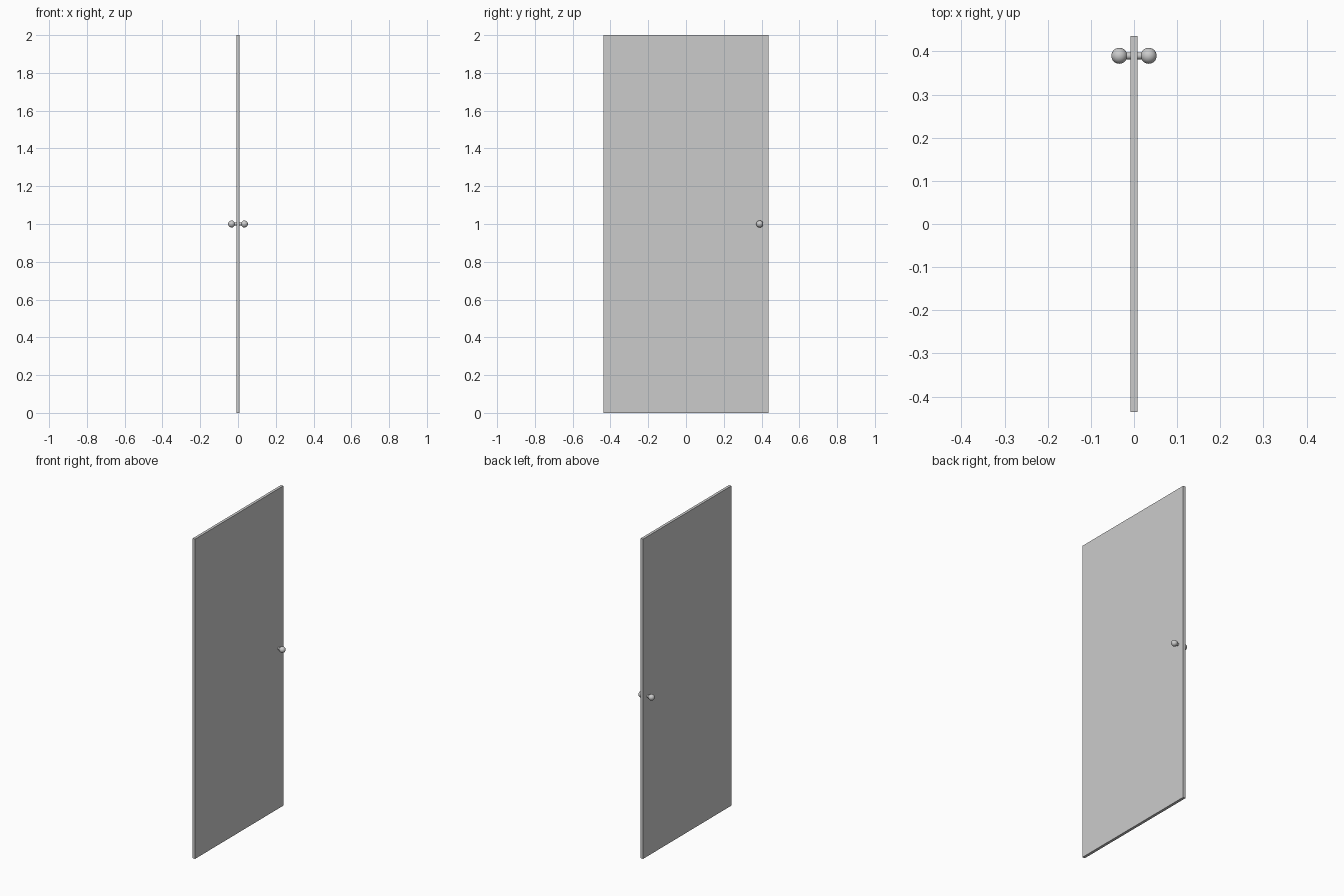
import bpy
from math import pi

if "Cube" in bpy.data.objects:
    bpy.data.objects.remove(bpy.data.objects["Cube"])

KNOB_Y, KNOB_Z = 0.39, 1.0

# Door slab
bpy.ops.mesh.primitive_cube_add(size=1, location=(0, 0, 1))
door = bpy.context.object
door.name = "door_panel"
door.scale = (0.017, 0.872, 2.0)
bpy.ops.object.transform_apply(location=False, rotation=False, scale=True)

# Spindle running through the slab
bpy.ops.mesh.primitive_cylinder_add(vertices=32, radius=0.008, depth=0.06,
                                    location=(0, KNOB_Y, KNOB_Z), rotation=(0, pi / 2, 0))
bpy.context.object.name = "knob_spindle"
bpy.ops.object.shade_smooth_by_angle()

# Round knob on each face
for side, label in ((-1, "left"), (1, "right")):
    bpy.ops.mesh.primitive_uv_sphere_add(segments=32, ring_count=16, radius=0.0185,
                                         location=(side * 0.034, KNOB_Y, KNOB_Z),
                                         rotation=(0, pi / 2, 0))
    bpy.context.object.name = f"knob_{label}"
    bpy.ops.object.shade_smooth_by_angle()
